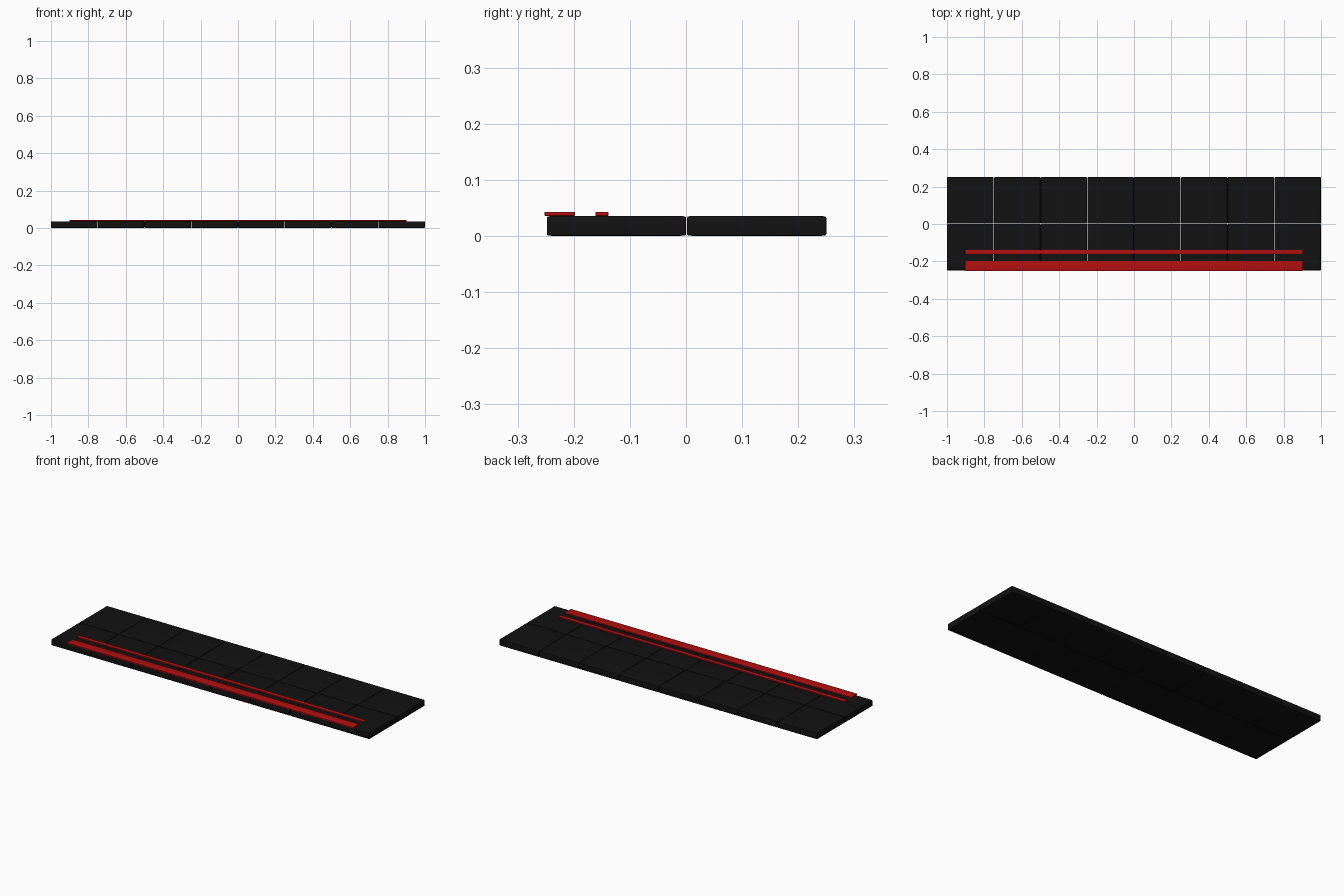
import bpy, bmesh

if "Cube" in bpy.data.objects:
    bpy.data.objects.remove(bpy.data.objects["Cube"])


def material(name, colour):
    mat = bpy.data.materials.new(name)
    mat.diffuse_color = colour
    mat.use_nodes = True
    mat.node_tree.nodes["Principled BSDF"].inputs["Base Color"].default_value = mat.diffuse_color
    return mat


black = material("black_vinyl", (0.006, 0.006, 0.006, 1))
red = material("red_stripe", (0.45, 0.005, 0.005, 1))


def block(name, centre, size, bevel, mat, puff=0.0):
    """Rounded slab; puff raises the middle of the large faces slightly."""
    bm = bmesh.new()
    bmesh.ops.create_cube(bm, size=1)
    bmesh.ops.scale(bm, vec=size, verts=bm.verts)
    bmesh.ops.bevel(bm, geom=bm.edges[:], offset=bevel, segments=3,
                    profile=0.5, affect='EDGES')
    if puff:
        bm.normal_update()
        big = sorted(bm.faces, key=lambda f: f.calc_area())[-2:]
        bmesh.ops.inset_individual(bm, faces=big, thickness=0.025, depth=puff)
    mesh = bpy.data.meshes.new(name)
    bm.to_mesh(mesh)
    bm.free()
    obj = bpy.data.objects.new(name, mesh)
    obj.location = centre
    bpy.context.collection.objects.link(obj)
    mesh.materials.append(mat)
    mesh.shade_smooth()
    return obj


# Padded tiles: eight columns by two rows
for row, y in enumerate((-0.124, 0.126)):
    for col in range(8):
        block(f"pad_{row}_{col}", (-0.875 + 0.25 * col, y, 0.018),
              (0.248, 0.248, 0.0345), 0.003, black, puff=0.0007)

# Red stripes along the front edge
block("wide_stripe", (0, -0.225, 0.0395), (1.8, 0.054, 0.007), 0.001, red)
block("narrow_stripe", (0, -0.15, 0.0395), (1.8, 0.023, 0.007), 0.001, red)
